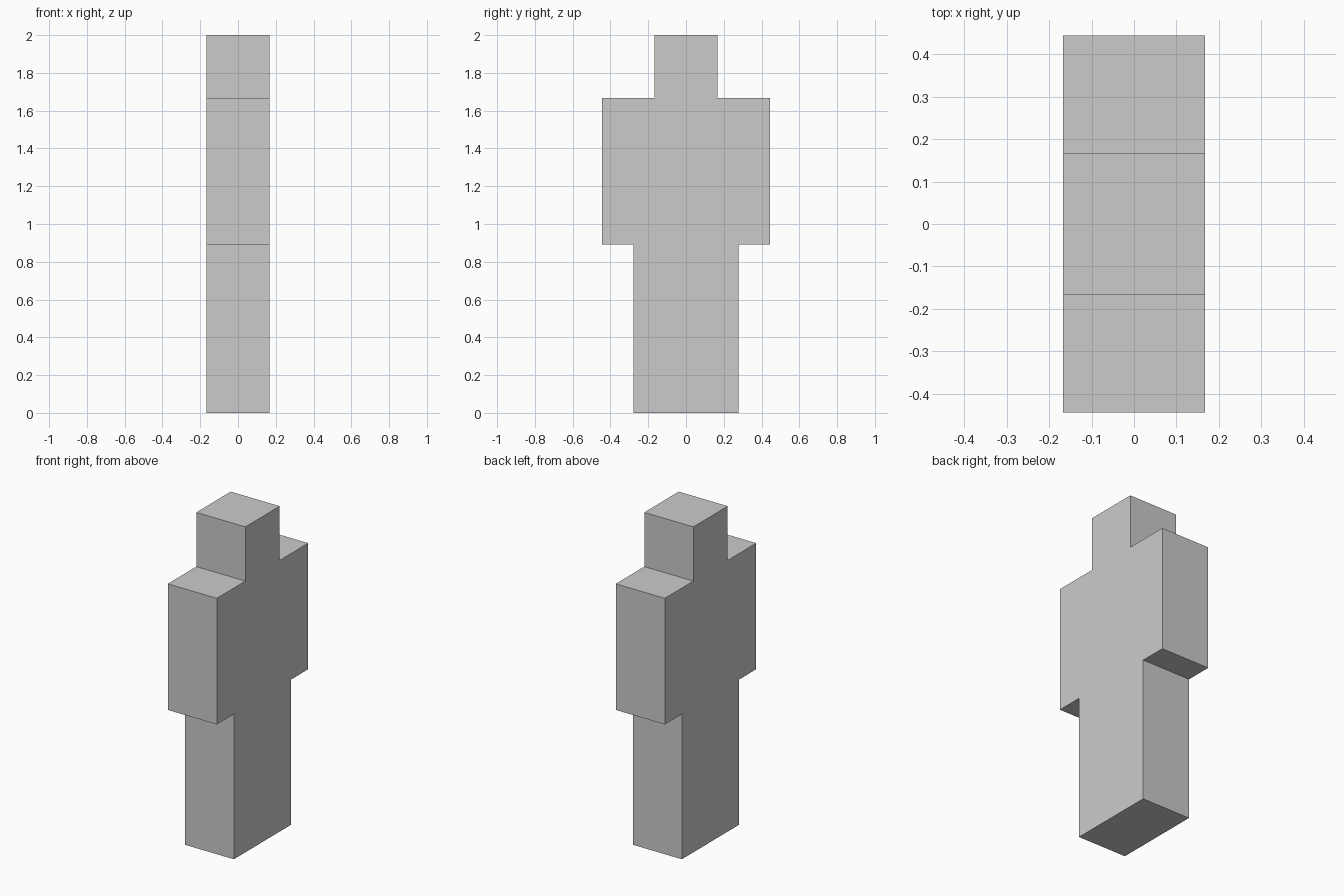
import bpy
import bmesh

if "Cube" in bpy.data.objects:
    bpy.data.objects.remove(bpy.data.objects["Cube"])

DEPTH = 1 / 3  # thickness along x

# Half outline (y, z) from the foot up to the head, then mirrored
half = [(0.278, 0), (0.278, 0.892), (0.444, 0.892), (0.444, 1.667),
        (0.167, 1.667), (0.167, 2)]
outline = half + [(-y, z) for y, z in reversed(half)]

# Blocky figure: one flat silhouette extruded front to back
bm = bmesh.new()
face = bm.faces.new([bm.verts.new((-DEPTH / 2, y, z)) for y, z in outline])
extruded = bmesh.ops.extrude_face_region(bm, geom=[face], use_keep_orig=True)
moved = [g for g in extruded["geom"] if isinstance(g, bmesh.types.BMVert)]
bmesh.ops.translate(bm, verts=moved, vec=(DEPTH, 0, 0))
bmesh.ops.recalc_face_normals(bm, faces=bm.faces)

mesh = bpy.data.meshes.new("blocky_figure")
bm.to_mesh(mesh)
bm.free()
bpy.context.collection.objects.link(bpy.data.objects.new("blocky_figure", mesh))
